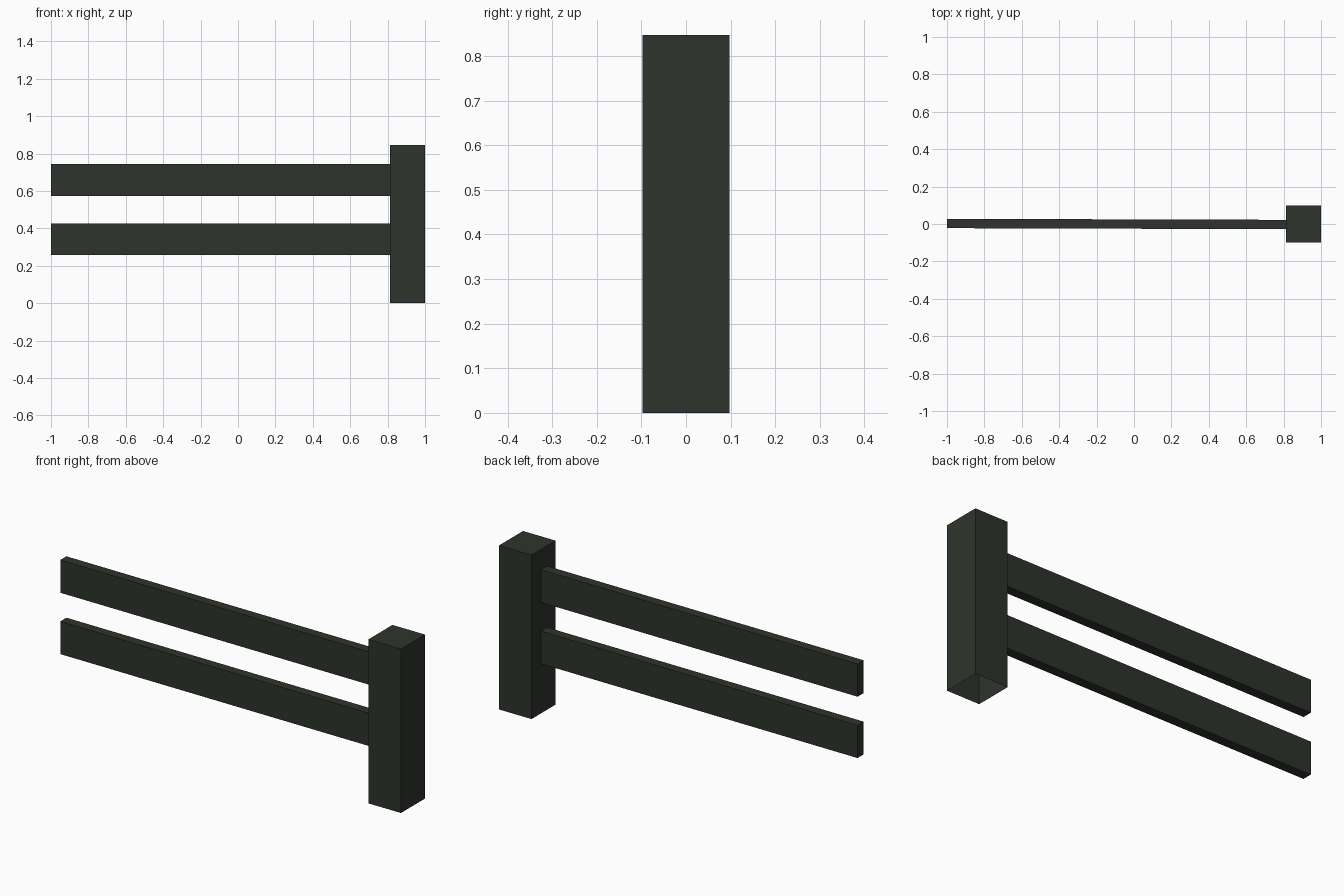
import bpy
import bmesh
import math
from mathutils import Matrix, Vector

if "Cube" in bpy.data.objects:
    bpy.data.objects.remove(bpy.data.objects["Cube"])

paint = bpy.data.materials.new("dark green grey paint")
paint.diffuse_color = (0.027, 0.034, 0.025, 1)
paint.use_nodes = True
paint.node_tree.nodes["Principled BSDF"].inputs["Base Color"].default_value = paint.diffuse_color


def beam(name, lo, hi, open_dir, yaw=0.0):
    """Box between two corners, left open on the side facing open_dir."""
    lo, hi = Vector(lo), Vector(hi)
    bm = bmesh.new()
    bmesh.ops.create_cube(bm, size=1, matrix=Matrix.Diagonal((*(hi - lo), 1)))
    bm.normal_update()
    hidden = [f for f in bm.faces if f.normal.dot(Vector(open_dir)) > 0.9]
    bmesh.ops.delete(bm, geom=hidden, context='FACES_ONLY')
    mesh = bpy.data.meshes.new(name)
    bm.to_mesh(mesh)
    bm.free()
    mesh.materials.append(paint)
    obj = bpy.data.objects.new(name, mesh)
    obj.location = (lo + hi) / 2
    obj.rotation_euler.z = yaw
    bpy.context.collection.objects.link(obj)


# Hollow-bottomed end post
beam("fence_post", (0.814, -0.098, 0), (1, 0.098, 0.847), (0, 0, -1))

# Two rails, very slightly skewed, butting against the post
for name, z in (("lower_rail", 0.257), ("upper_rail", 0.574)):
    beam(name, (-1, -0.025, z), (0.814, 0.025, z + 0.169), (1, 0, 0), -0.003)
